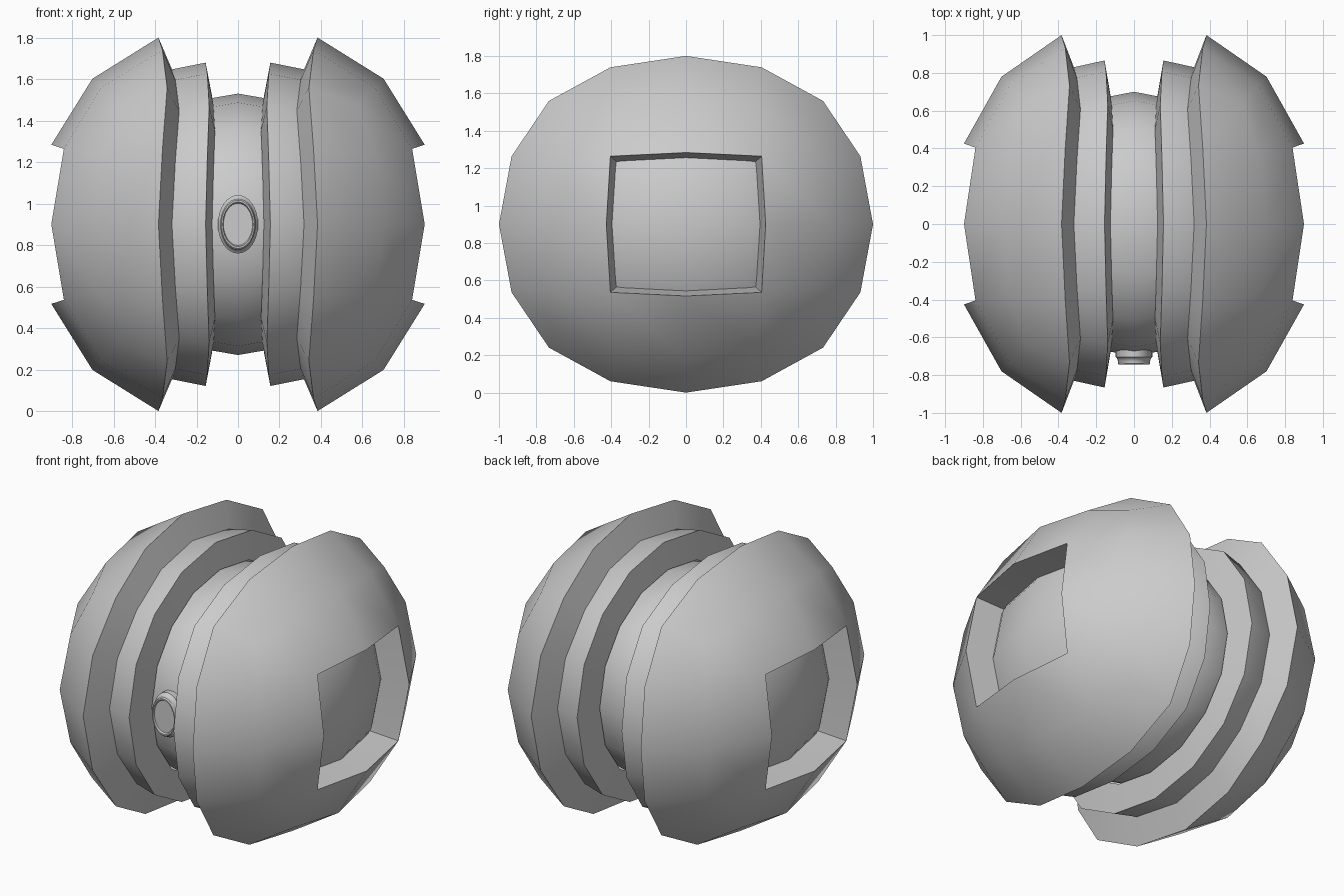
import bpy, bmesh, math
from mathutils import Vector

if "Cube" in bpy.data.objects:
    bpy.data.objects.remove(bpy.data.objects["Cube"])

CENTRE = Vector((0, 0, 0.9))


def quad_ball(name, size, cut_band=False, cut_windows=False):
    """Rounded cube ball, optionally without its middle band and side windows."""
    bpy.ops.mesh.primitive_cube_add(size=2)
    ob = bpy.context.object
    ob.name = name
    sub = ob.modifiers.new("round", 'SUBSURF')
    sub.levels = 2
    bpy.ops.object.modifier_apply(modifier=sub.name)
    bm = bmesh.new()
    bm.from_mesh(ob.data)
    # size 1 = half width of the rim beside the middle band
    k = size / max(v.co.y for v in bm.verts if abs(v.co.x) > 0.05)
    for v in bm.verts:
        v.co = Vector((v.co.x * 0.9, v.co.y, v.co.z * 0.9)) * k
    kill = []
    for v in bm.verts:
        if cut_band and abs(v.co.x) < 0.01:
            kill.append(v)
        elif cut_windows and abs(v.co.y) < 0.01 and abs(v.co.z) < 0.01:
            kill.append(v)
    bmesh.ops.delete(bm, geom=list(set(kill)), context='VERTS')
    return ob, bm


def extend(bm, edges, scale):
    """Extrude open edges and scale the new rim about the ball centre."""
    res = bmesh.ops.extrude_edge_only(bm, edges=edges)["geom"]
    for v in (g for g in res if isinstance(g, bmesh.types.BMVert)):
        v.co = Vector(a * b for a, b in zip(v.co, scale))
    return [g for g in res if isinstance(g, bmesh.types.BMEdge)]


def finish(ob, bm):
    bmesh.ops.recalc_face_normals(bm, faces=bm.faces)
    bm.to_mesh(ob.data)
    bm.free()
    ob.location = CENTRE
    bpy.ops.object.select_all(action='DESELECT')
    ob.select_set(True)
    bpy.context.view_layer.objects.active = ob
    bpy.ops.object.shade_smooth_by_angle(angle=math.radians(40))


# outer shell halves with window walls and inner rim walls
ob, bm = quad_ball("outer_shell", 1.0, True, True)
rim = [e for e in bm.edges if e.is_boundary]
windows = [e for e in rim if abs(e.verts[0].co.x) > 0.6]
bands = [e for e in rim if abs(e.verts[0].co.x) < 0.6]
extend(bm, windows, (0.78, 0.92, 0.92))
extend(bm, bands, (0.83, 0.83, 0.83))
finish(ob, bm)

# middle shell, narrower gap, with its own rim wall
ob, bm = quad_ball("middle_shell", 0.83, True)
rim = [e for e in bm.edges if e.is_boundary]
rim = extend(bm, rim, (0.49, 1.043, 1.043))
extend(bm, rim, (0.8, 0.79, 0.79))
finish(ob, bm)

# inner core
ob, bm = quad_ball("inner_core", 0.652)
finish(ob, bm)

# oval front button, turned profile of (radius, y)
profile = [(0.097, -0.64), (0.097, -0.705), (0.09, -0.712), (0.085, -0.725),
           (0.085, -0.738), (0.08, -0.745), (0.074, -0.745), (0.07, -0.735)]
N = 32
bm = bmesh.new()
rings = [[bm.verts.new((r * math.cos(2 * math.pi * i / N), y,
                        1.45 * r * math.sin(2 * math.pi * i / N)))
          for i in range(N)] for r, y in profile]
for a, b in zip(rings, rings[1:]):
    for i in range(N):
        j = (i + 1) % N
        bm.faces.new((a[i], a[j], b[j], b[i]))
bm.faces.new(rings[-1])
bm.faces.new(rings[0][::-1])
mesh = bpy.data.meshes.new("front_button")
ob = bpy.data.objects.new("front_button", mesh)
bpy.context.collection.objects.link(ob)
finish(ob, bm)
